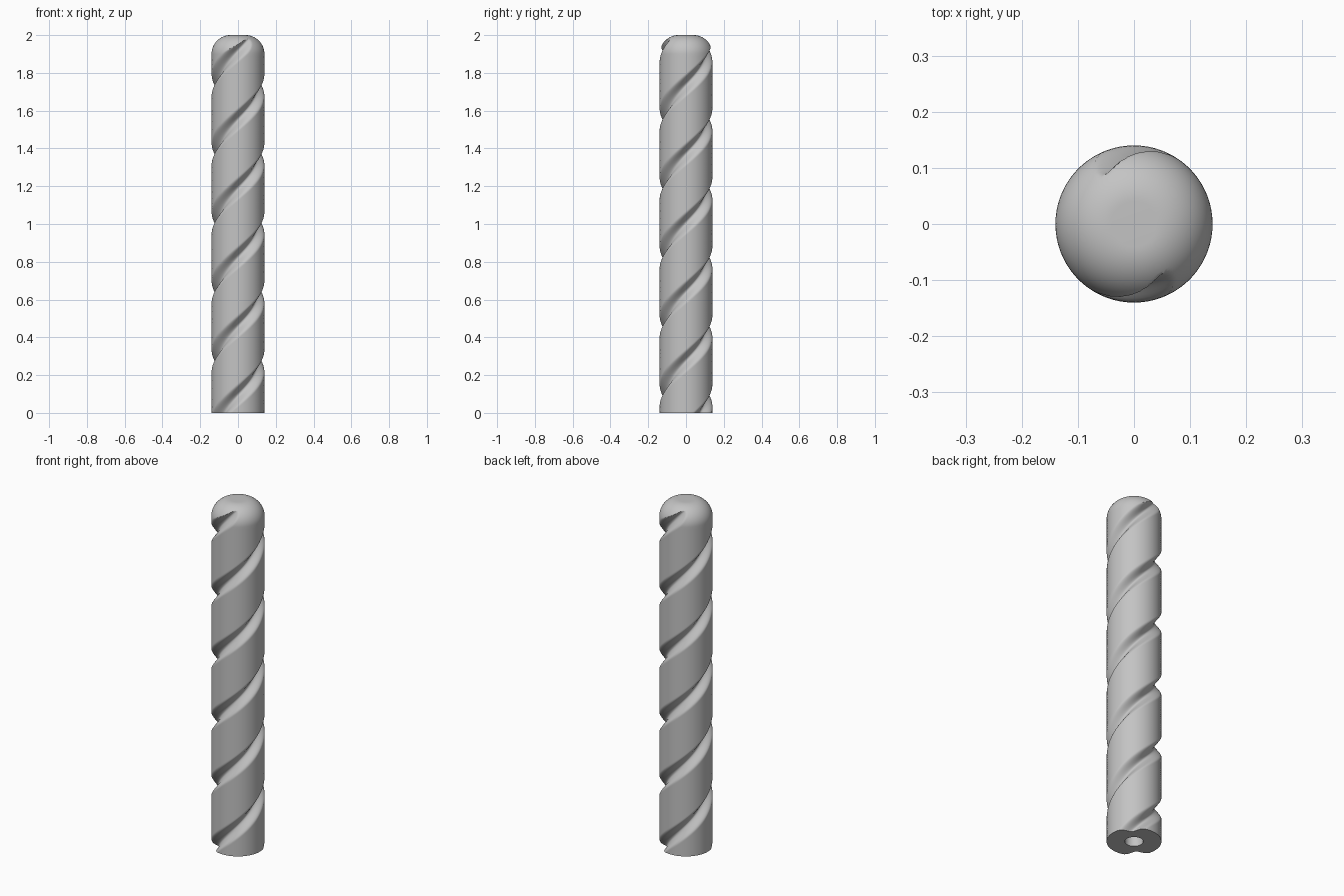
import bpy, bmesh
from math import pi, sin, cos, radians

if "Cube" in bpy.data.objects:
    bpy.data.objects.remove(bpy.data.objects["Cube"], do_unlink=True)

HEIGHT, RADIUS, FILLET = 2.0, 0.14, 0.1
PITCH, PHASE = 0.73, radians(44.4)
GROOVE_DEPTH, GROOVE_HALF = 0.038, radians(30)
HOLE_RADIUS, HOLE_DEPTH = 0.047, 0.25
SEGMENTS, BODY_RINGS, DOME_RINGS = 120, 150, 28

grey = bpy.data.materials.new("plain grey")
grey.use_nodes = True
colour = (0.55, 0.55, 0.55, 1)
grey.diffuse_color = colour
grey.node_tree.nodes["Principled BSDF"].inputs["Base Color"].default_value = colour


def grooved_radius(a):
    """Radius at an angle from the groove line; two grooves, half a turn apart."""
    off = abs((a + pi / 2) % pi - pi / 2)
    if off >= GROOVE_HALF:
        return RADIUS
    return RADIUS - GROOVE_DEPTH * 0.5 * (1 + cos(pi * off / GROOVE_HALF))


def ring(bm, z, limit, twist):
    verts = []
    for i in range(SEGMENTS):
        a = 2 * pi * i / SEGMENTS
        r = min(limit, grooved_radius(a))
        t = a + twist
        verts.append(bm.verts.new((r * cos(t), r * sin(t), z)))
    return verts


bm = bmesh.new()

# Centre hole in the flat bottom
rings = [ring(bm, z, HOLE_RADIUS, PHASE) for z in (HOLE_DEPTH, 0)]

# Twisted body, then the rounded top
shoulder = HEIGHT - FILLET
profile = [(shoulder * i / BODY_RINGS, RADIUS) for i in range(BODY_RINGS + 1)]
for i in range(1, DOME_RINGS + 1):
    a = pi / 2 * i / DOME_RINGS
    profile.append((shoulder + FILLET * sin(a), RADIUS - FILLET + FILLET * cos(a)))
rings += [ring(bm, z, r, PHASE + 2 * pi * z / PITCH) for z, r in profile]

for low, high in zip(rings, rings[1:]):
    for i in range(SEGMENTS):
        j = (i + 1) % SEGMENTS
        bm.faces.new((low[i], low[j], high[j], high[i]))
bm.faces.new(rings[0])
bm.faces.new(rings[-1])
bmesh.ops.recalc_face_normals(bm, faces=bm.faces)

mesh = bpy.data.meshes.new("twisted_rod")
bm.to_mesh(mesh)
bm.free()
mesh.materials.append(grey)
rod = bpy.data.objects.new("twisted_rod", mesh)
bpy.context.collection.objects.link(rod)

bpy.ops.object.select_all(action="DESELECT")
rod.select_set(True)
bpy.context.view_layer.objects.active = rod
bpy.ops.object.shade_smooth_by_angle(angle=radians(40))
